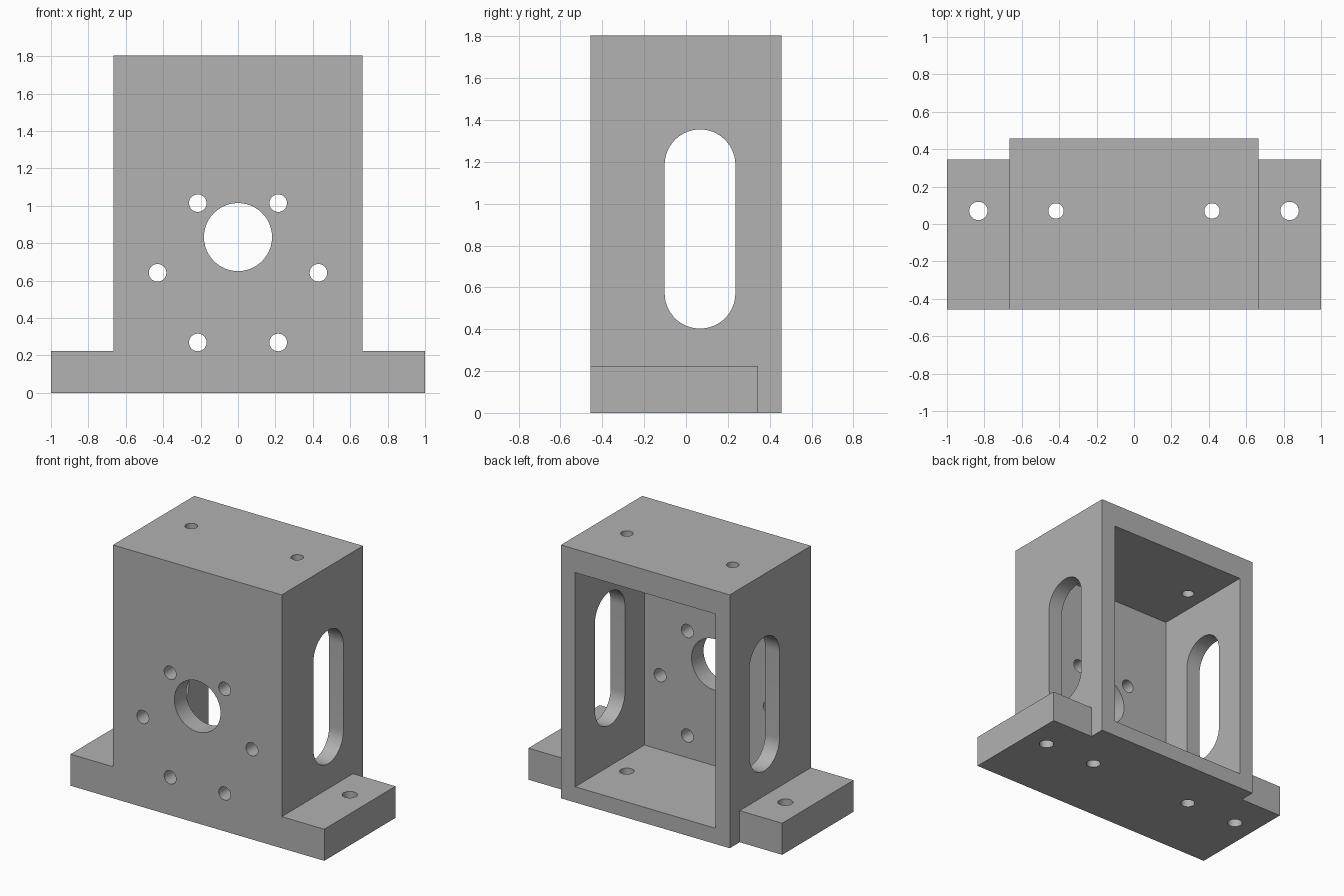
import bpy
import bmesh
from math import pi, sin, cos
from mathutils import Vector

default = bpy.data.objects.get("Cube")
if default:
    bpy.data.objects.remove(default, do_unlink=True)

# Main dimensions
BODY_X, FRONT, BACK, TOP = 0.665, -0.457, 0.457, 1.805
FLANGE_Z, FLANGE_BACK = 0.225, 0.345
SIDE_WALL, FRONT_WALL, ROOF, FLOOR = 0.112, 0.135, 0.167, 0.112
HOLE_Y = 0.07

grey = bpy.data.materials.new("machined_grey")
grey.use_nodes = True
colour = (0.445, 0.445, 0.445, 1)
grey.diffuse_color = colour
grey.node_tree.nodes["Principled BSDF"].inputs["Base Color"].default_value = colour


def prism(name, points, sweep):
    """Solid made by sweeping a closed outline of 3D points along a vector."""
    bm = bmesh.new()
    face = bm.faces.new([bm.verts.new(p) for p in points])
    swept = bmesh.ops.extrude_face_region(bm, geom=[face])["geom"]
    verts = [v for v in swept if isinstance(v, bmesh.types.BMVert)]
    bmesh.ops.translate(bm, vec=Vector(sweep), verts=verts)
    bmesh.ops.recalc_face_normals(bm, faces=bm.faces)
    mesh = bpy.data.meshes.new(name)
    bm.to_mesh(mesh)
    bm.free()
    obj = bpy.data.objects.new(name, mesh)
    bpy.context.collection.objects.link(obj)
    mesh.materials.append(grey)
    return obj


def box(name, low, high):
    (x0, y0, z0), (x1, y1, z1) = low, high
    base = [(x0, y0, z0), (x1, y0, z0), (x1, y1, z0), (x0, y1, z0)]
    return prism(name, base, (0, 0, z1 - z0))


def circle(radius, steps=48):
    return [(radius * cos(2 * pi * i / steps), radius * sin(2 * pi * i / steps))
            for i in range(steps)]


def cut(target, cutter):
    mod = target.modifiers.new("cut", "BOOLEAN")
    mod.operation, mod.solver, mod.object = "DIFFERENCE", "EXACT", cutter
    bpy.context.view_layer.objects.active = target
    bpy.ops.object.modifier_apply(modifier=mod.name)
    bpy.data.objects.remove(cutter, do_unlink=True)


def front_hole(x, z, radius):
    ring = [(x + a, FRONT - 0.1, z + b) for a, b in circle(radius)]
    cut(bracket, prism("front_hole", ring, (0, FRONT_WALL + 0.2, 0)))


def vertical_hole(x, low, high, radius):
    ring = [(x + a, HOLE_Y + b, low) for a, b in circle(radius)]
    cut(bracket, prism("vertical_hole", ring, (0, 0, high - low)))


# Body and mounting feet share one stepped outline
half = [(1, 0), (1, FLANGE_Z), (BODY_X, FLANGE_Z), (BODY_X, TOP)]
outline = half + [(-x, z) for x, z in reversed(half)]
bracket = prism("motor_bracket", [(x, FRONT, z) for x, z in outline],
                (0, BACK - FRONT, 0))

# Cavity open to the back
inner_x = BODY_X - SIDE_WALL
cut(bracket, box("cavity", (-inner_x, FRONT + FRONT_WALL, FLOOR),
                 (inner_x, BACK + 0.1, TOP - ROOF)))

for side in (-1, 1):
    # Feet stop short of the back
    xs = sorted((side * BODY_X, side * 1.1))
    cut(bracket, box("foot_notch", (xs[0], FLANGE_BACK, -0.1),
                     (xs[1], BACK + 0.1, FLANGE_Z + 0.1)))

    # Long rounded slot in the side wall
    radius, low, high, steps = 0.169, 0.572, 1.186, 32
    slot = []
    for start, z in ((0, high), (pi, low)):
        for i in range(steps + 1):
            a = start + pi * i / steps
            slot.append((side * (inner_x - 0.1), 0.067 + radius * cos(a),
                         z + radius * sin(a)))
    cut(bracket, prism("side_slot", slot, (side * (SIDE_WALL + 0.2), 0, 0)))

    # Screw holes in foot, floor and roof
    vertical_hole(side * 0.832, -0.1, FLANGE_Z + 0.1, 0.049)
    vertical_hole(side * 0.417, -0.1, FLOOR + 0.1, 0.047)
    vertical_hole(side * 0.417, TOP - ROOF - 0.1, TOP + 0.1, 0.041)

# Shaft opening and the six screw holes around the front
front_hole(0, 0.833, 0.182)
for i in range(6):
    angle = i * pi / 3
    front_hole(0.43 * cos(angle), 0.642 + 0.43 * sin(angle), 0.047)

# Smooth bores, sharp edges
bpy.ops.object.select_all(action="DESELECT")
bracket.select_set(True)
bpy.context.view_layer.objects.active = bracket
bpy.ops.object.shade_smooth_by_angle(angle=pi / 6)
